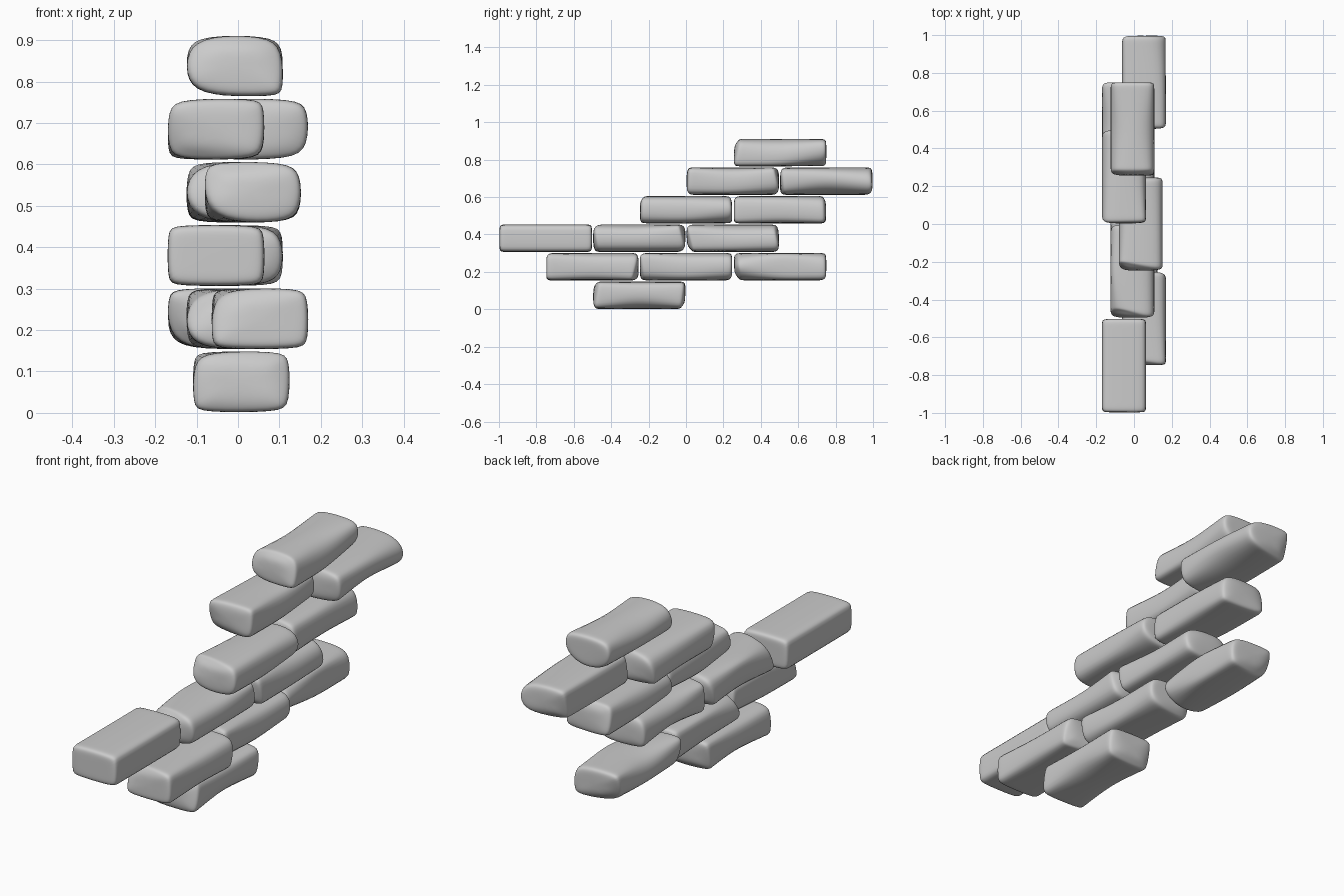
import bpy, bmesh, random

if "Cube" in bpy.data.objects:
    bpy.data.objects.remove(bpy.data.objects["Cube"])

HX, HZ, LEN = 0.1175, 0.074, 0.494
STATIONS = [0.0, 0.02, 0.09, 0.24, 0.42, 0.58, 0.76, 0.91, 0.98, 1.0]
CORNERS = [(1, 1), (-1, 1), (-1, -1), (1, -1)]


def lerp3(v, t):
    return v[0] + (v[1] - v[0]) * t * 2 if t < 0.5 else v[1] + (v[2] - v[1]) * (t * 2 - 1)


def worn_brick(name, cx, cy, cz, wear, seed):
    """Brick cage with unevenly worn long edges and end corners, smoothed by subdivision."""
    rng = random.Random(seed)
    edge = [[rng.random() ** 1.6 * wear for _ in range(3)] for _ in CORNERS]
    pull = [[rng.random() ** 3 * wear * 0.05 for _ in range(2)] for _ in CORNERS]
    bm = bmesh.new()
    rings = []

    def ring(t, y, inset, scale, pull_amount):
        end = 0 if t < 0.5 else 1
        verts = []
        for k, (sx, sz) in enumerate(CORNERS):
            w = lerp3(edge[k], t)
            a, b = 0.014 + 0.06 * w, 0.012 + 0.038 * w
            hx, hz = HX - inset, HZ - inset
            yy = y + pull[k][end] * pull_amount * (1 if end == 0 else -1)
            side = (sx * hx * scale, yy, sz * (hz - b) * scale)
            flat = (sx * (hx - a) * scale, yy, sz * hz * scale)
            pair = [side, flat] if sx * sz > 0 else [flat, side]
            verts += [bm.verts.new(p) for p in pair]
        rings.append(verts)

    # end cap, body sections, end cap
    ring(0.0, -LEN / 2, 0.012, 0.6, 0)
    for t in STATIONS:
        is_end = t in (0.0, 1.0)
        near = is_end or t in (0.02, 0.98)
        ring(t, (t - 0.5) * LEN, 0.011 if is_end else 0, 1, 1 if near else 0.4 if t in (0.09, 0.91) else 0)
    ring(1.0, LEN / 2, 0.012, 0.6, 0)
    for r0, r1 in zip(rings, rings[1:]):
        for i in range(8):
            j = (i + 1) % 8
            bm.faces.new((r0[i], r0[j], r1[j], r1[i]))
    bm.faces.new(rings[0])
    bm.faces.new(rings[-1])
    bmesh.ops.recalc_face_normals(bm, faces=bm.faces)
    for f in bm.faces:
        f.smooth = True
    mesh = bpy.data.meshes.new(name)
    bm.to_mesh(mesh)
    bm.free()
    obj = bpy.data.objects.new(name, mesh)
    bpy.context.collection.objects.link(obj)
    obj.location = (cx, cy, cz)
    sub = obj.modifiers.new("smooth", 'SUBSURF')
    sub.levels = sub.render_levels = 2


# courses from the bottom up: (centre x, centre y, wear)
COURSES = [
    [(0.008, -0.25, 0.8)],
    [(0.053, -0.5, 0.8), (-0.008, 0.0, 0.9), (-0.053, 0.503, 0.9)],
    [(-0.053, -0.75, 0.06), (-0.008, -0.25, 0.8), (-0.008, 0.25, 0.9)],
    [(0.036, 0.0, 0.9), (-0.008, 0.503, 0.8)],
    [(-0.053, 0.25, 0.9), (0.053, 0.75, 1.1)],
    [(-0.008, 0.503, 1.0)],
]
for row, course in enumerate(COURSES):
    for col, (x, y, wear) in enumerate(course):
        worn_brick(f"brick_row{row + 1}_{col + 1}", x, y, 0.075 + row * 0.1525, wear, row * 10 + col + 3)
